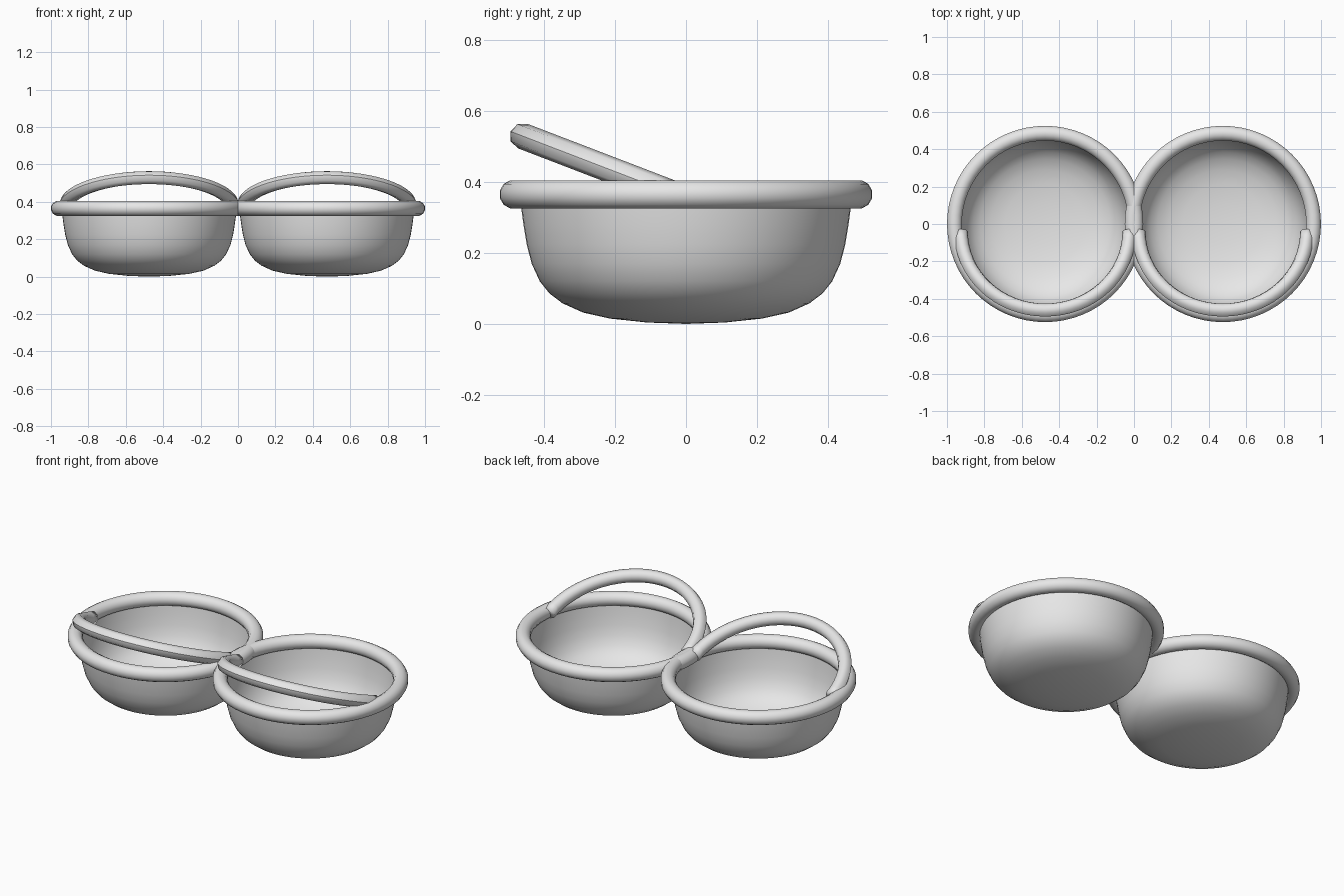
import bpy, bmesh
from math import sin, cos, pi, radians
from mathutils import Matrix

cube = bpy.data.objects.get("Cube")
if cube:
    bpy.data.objects.remove(cube)

grey = bpy.data.materials.new("light_grey")
grey.use_nodes = True
grey.diffuse_color = (0.8, 0.8, 0.8, 1)
grey.node_tree.nodes["Principled BSDF"].inputs["Base Color"].default_value = (0.8, 0.8, 0.8, 1)


def sweep(name, profile, start, sweep_angle, steps, closed_profile, matrix, crease=None):
    """Turn an (r, z) profile about z through an angle; partial sweeps are capped."""
    full = sweep_angle >= 2 * pi
    bm = bmesh.new()
    rings = []
    for i in range(steps if full else steps + 1):
        a = start + sweep_angle * i / steps
        rings.append([bm.verts.new((r * cos(a), r * sin(a), z)) for r, z in profile])
    count = len(profile)
    for i in range(steps):
        a, b = rings[i], rings[(i + 1) % len(rings)]
        for j in range(count if closed_profile else count - 1):
            k = (j + 1) % count
            bm.faces.new((a[j], b[j], b[k], a[k]))
        if crease is not None:
            bm.edges.get((a[crease], b[crease])).smooth = False
    if not full:
        for ring in (rings[0], rings[-1]):
            bm.faces.new(ring)
    for f in bm.faces:
        f.smooth = True
    bmesh.ops.remove_doubles(bm, verts=bm.verts, dist=1e-5)
    bmesh.ops.recalc_face_normals(bm, faces=bm.faces)
    # An open bowl should face outward and down
    if not closed_profile:
        lowest = min(bm.faces, key=lambda f: f.calc_center_median().z)
        if lowest.normal.z > 0:
            bmesh.ops.reverse_faces(bm, faces=bm.faces)
    mesh = bpy.data.meshes.new(name)
    bm.to_mesh(mesh)
    bm.free()
    mesh.materials.append(grey)
    obj = bpy.data.objects.new(name, mesh)
    obj.matrix_world = matrix
    bpy.context.collection.objects.link(obj)


def tube_section(radius, thickness, sides, turn):
    angles = [turn + i * 2 * pi / sides for i in range(sides)]
    return [(radius + thickness * cos(a), thickness * sin(a)) for a in angles]


bowl_profile = [(0, 0), (.11, .004), (.214, .015), (.29, .032), (.348, .058), (.385, .086),
                (.412, .12), (.435, .17), (.449, .225), (.458, .28), (.464, .325), (.468, .365)]

for side, x in (("left", 0.475), ("right", -0.475)):
    # Thin bowl with steep walls and a rounded base
    sweep(side + "_bowl", bowl_profile, 0, 2 * pi, 64, False, Matrix.Translation((x, 0, 0)))
    # Thick rolled rim
    sweep(side + "_rim", tube_section(0.485, 0.041, 12, pi / 12), 0, 2 * pi, 64, True,
          Matrix.Translation((x, 0, 0.365)))
    # Half-hoop handle tilted up towards the front
    tilt = Matrix.Translation((x, -0.04, 0.368)) @ Matrix.Rotation(radians(-21), 4, "X")
    sweep(side + "_handle", tube_section(0.45, 0.037, 8, 0), pi, pi, 32, True, tilt, crease=0)
